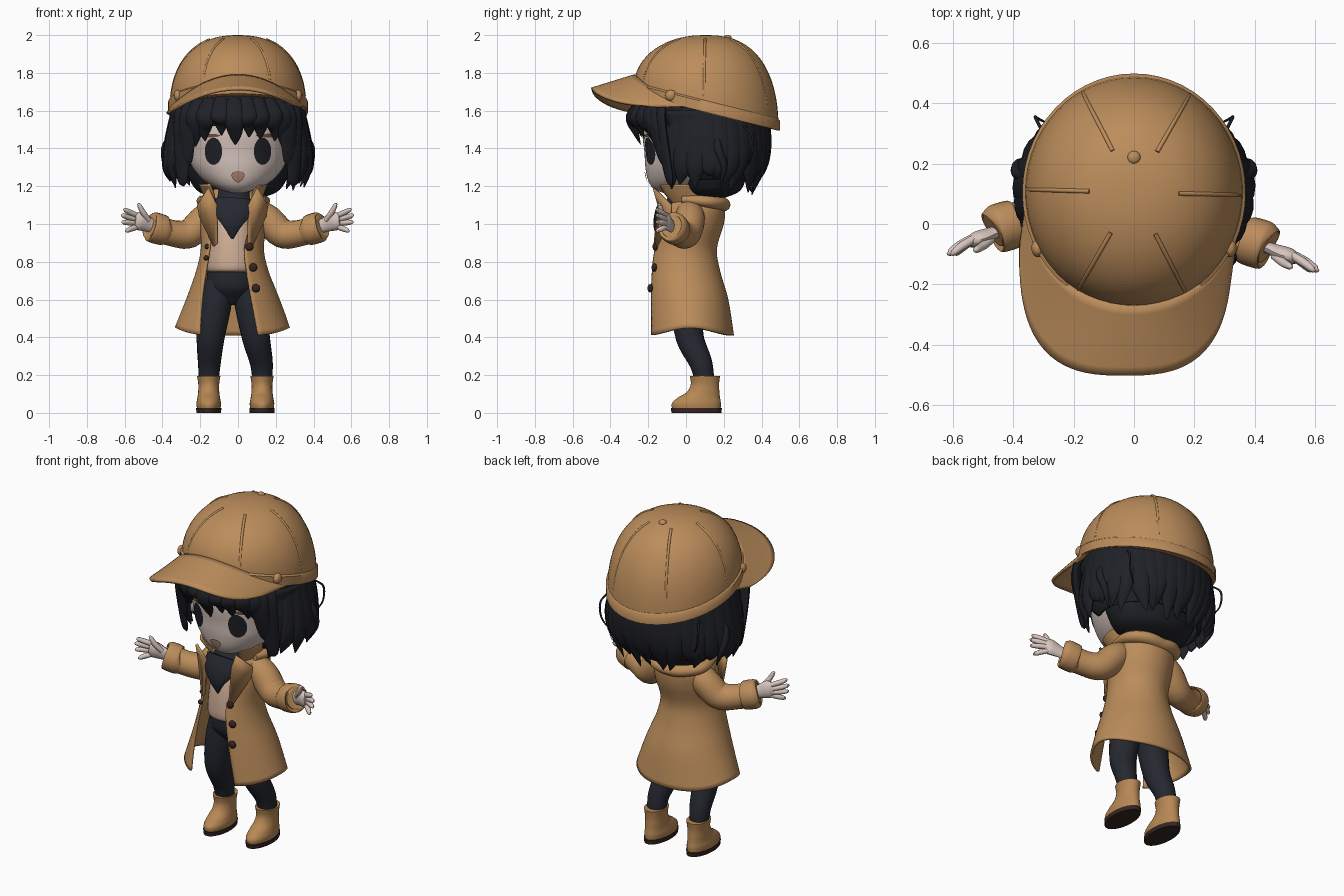
import bpy, bmesh, math, random
from mathutils import Vector
from mathutils.bvhtree import BVHTree

if "Cube" in bpy.data.objects:
    bpy.data.objects.remove(bpy.data.objects["Cube"])

random.seed(4)

def material(name, c):
    m = bpy.data.materials.new(name)
    m.diffuse_color = (*c, 1)
    m.use_nodes = True
    m.node_tree.nodes["Principled BSDF"].inputs["Base Color"].default_value = m.diffuse_color
    return m

TAN = material("tan_cloth", (.50, .265, .105))
BOOT = material("boot_leather", (.47, .245, .09))
HAIR = material("black_hair", (.014, .015, .020))
NAVY = material("navy_cloth", (.019, .021, .030))
SKIN = material("skin", (.68, .56, .51))
SHIRT = material("beige_knit", (.63, .43, .31))
BROWN = material("dark_brown", (.035, .018, .015))
MOUTH = material("mouth_pink", (.42, .24, .17))
BROW = material("brow_brown", (.16, .075, .045))

def build(name, verts, faces, mat, thick=0, recalc=True):
    me = bpy.data.meshes.new(name)
    me.from_pydata([tuple(v) for v in verts], [], faces)
    if recalc:
        bm = bmesh.new()
        bm.from_mesh(me)
        bmesh.ops.recalc_face_normals(bm, faces=bm.faces)
        bm.to_mesh(me)
        bm.free()
    me.materials.append(mat)
    me.shade_smooth()
    me.set_sharp_from_angle(angle=math.radians(50))
    ob = bpy.data.objects.new(name, me)
    bpy.context.collection.objects.link(ob)
    if thick:
        s = ob.modifiers.new("thickness", 'SOLIDIFY')
        s.thickness, s.offset = thick, 0
    return ob

def smooth(p, k=5):
    """Catmull-Rom resampling of rows of numbers."""
    out = []
    for i in range(len(p) - 1):
        a, b, c, d = p[max(i - 1, 0)], p[i], p[i + 1], p[min(i + 2, len(p) - 1)]
        for j in range(k):
            t = j / k
            out.append([.5 * (2 * q + (r - o) * t + (2 * o - 5 * q + 4 * r - s) * t * t
                              + (3 * q - o - 3 * r + s) * t ** 3) for o, q, r, s in zip(a, b, c, d)])
    return out + [list(p[-1])]

def skin_rings(name, rings, mat, closed=True, caps=True, thick=0):
    n = len(rings[0])
    faces = [(i * n + j, i * n + (j + 1) % n, (i + 1) * n + (j + 1) % n, (i + 1) * n + j)
             for i in range(len(rings) - 1) for j in range(n if closed else n - 1)]
    if closed and caps:
        faces += [tuple(range(n))[::-1], tuple(range(len(rings) * n - n, len(rings) * n))]
    return build(name, [v for r in rings for v in r], faces, mat, thick)

def loft(name, rows, mat, n=40, thick=0, wave=0):
    """Rows are z, cx, cy, rx, ry and optionally xl, xr: the limits of a front opening."""
    rings, gap, z0 = [], len(rows[0]) > 5, rows[0][0]
    for r in smooth(rows):
        z, cx, cy, rx, ry = r[:5]
        a, b = 0, 2 * math.pi
        if gap:
            a = math.asin(max(-1, min(1, (r[6] - cx) / rx)))
            b += math.asin(max(-1, min(1, (r[5] - cx) / rx)))
        ts = [a + (b - a) * j / (n - 1 if gap else n) for j in range(n)]
        lift = wave * max(0, 1 - (z - z0) / .2)
        rings.append([(cx + rx * math.sin(t), cy - ry * math.cos(t), z + lift * math.sin(t) ** 4) for t in ts])
    return skin_rings(name, rings, mat, not gap, True, thick)

def tube(name, pts, mat, flat=1, ref=(0, 0, 1), n=12):
    """Tapered tube through x, y, z, radius; flat squeezes it along ref."""
    p, ref, rings = smooth(pts), Vector(ref), []
    for i, q in enumerate(p):
        T = (Vector(p[min(i + 1, len(p) - 1)][:3]) - Vector(p[max(i - 1, 0)][:3])).normalized()
        S = T.cross(ref).normalized()
        U = S.cross(T)
        r = max(q[3], .002)
        rings.append([Vector(q[:3]) + S * r * math.cos(t) + U * r * flat * math.sin(t)
                      for t in [2 * math.pi * j / n for j in range(n)]])
    return skin_rings(name, rings, mat)

def ball(name, c, s, mat):
    rows = [(c[2] - s[2] * math.cos(a), c[0], c[1], s[0] * math.sin(a) + 1e-4, s[1] * math.sin(a) + 1e-4)
            for a in [math.pi * i / 6 for i in range(7)]]
    return loft(name, rows, mat, 16)

# head and ears
head = loft("head", [(1.165, 0, -.09, .03, .03), (1.185, 0, -.06, .1, .11), (1.23, 0, -.01, .18, .19),
                     (1.3, 0, .02, .24, .235), (1.38, 0, .04, .27, .26), (1.5, 0, .06, .29, .29),
                     (1.65, 0, .08, .28, .28)], SKIN, 64)
bvh = BVHTree.FromPolygons([v.co for v in head.data.vertices], [p.vertices[:] for p in head.data.polygons])
for s in (-1, 1):
    ball("ear", (s * .29, -.02, 1.35), (.035, .035, .055), SKIN)

def decal(name, outline, mat, lift=.006):
    """Thin painted patch projected onto the face."""
    n = len(outline)
    cx, cz = sum(p[0] for p in outline) / n, sum(p[1] for p in outline) / n
    vs = []
    for f in (.02, .5, 1):
        for x, z in outline:
            x, z = cx + (x - cx) * f, cz + (z - cz) * f
            hit = bvh.ray_cast(Vector((x, -2, z)), Vector((0, 1, 0)))[0]
            vs.append((x, hit.y - lift, z))
    fs = [tuple(range(n))] + [(k + j, k + n + j, k + n + (j + 1) % n, k + (j + 1) % n)
                              for k in (0, n) for j in range(n)]
    build(name, vs, fs, mat, recalc=False)

def oval(x, z, a, b):
    return [(x + a * math.cos(t * math.pi / 12), z + b * math.sin(t * math.pi / 12)) for t in range(24)]

for s in (-1, 1):
    decal("eye", oval(s * .13, 1.385, .046, .072), HAIR)
    decal("brow", oval(s * .16, 1.468, .065, .01), BROW)
decal("mouth", [(x * (1 + (z - 1.25) * 12), z) for x, z in oval(0, 1.25, .033, .03)], MOUTH, .008)

# hair: crown, nape, open back shell, then locks
loft("hair_crown", [(1.52, 0, .09, .315, .33), (1.6, 0, .1, .335, .355), (1.7, 0, .1, .335, .345),
                    (1.8, 0, .1, .29, .3)], HAIR)
loft("hair_nape", [(1.14, 0, .13, .13, .08), (1.18, 0, .14, .22, .15), (1.28, 0, .14, .275, .19),
                   (1.4, 0, .14, .3, .23)], HAIR)
loft("hair_back", [(1.24, 0, .12, .29, .24, -.27, .27), (1.3, 0, .11, .325, .27, -.29, .29),
                   (1.42, 0, .1, .345, .3, -.3, .3), (1.6, 0, .1, .35, .36, -.28, .28)], HAIR, 48, .02)
for i in range(24):
    t = math.radians(60 + 240 * i / 23)
    side = abs(math.sin(t)) ** 3
    def at(r, z, w, dt=0):
        return (r * math.sin(t + dt), .11 - r * .93 * math.cos(t + dt), z, w)
    tip = 1.13 + .07 * random.random() + .06 * side
    sway = random.uniform(-.18, .18)
    tube("hair_lock", [at(.32, 1.62, .06), at(.335 + .025 * side, 1.43, .065),
                       at(.315 + .06 * side, 1.3, .052, sway * .4), at(.26 + .1 * side, tip, .004, sway)],
         HAIR, .5, (math.sin(t), -math.cos(t), 0))
def brow_y(x, ry, rx=.36):
    return .08 - ry * math.sqrt(max(.02, 1 - (x / rx) ** 2))
for x0, x1, z1 in [(-.29, -.295, 1.2), (-.25, -.27, 1.3), (-.22, -.23, 1.41), (-.16, -.18, 1.44), (-.1, -.09, 1.47),
                   (-.03, -.015, 1.42), (.04, .06, 1.46), (.11, .12, 1.45), (.17, .2, 1.44), (.22, .245, 1.4),
                   (.25, .27, 1.3), (.29, .295, 1.2)]:
    xm = x0 * .4 + x1 * .6
    tube("fringe_lock", [(x0 * .86, brow_y(x0, .3), 1.68, .04), (xm, brow_y(xm, .378), 1.57, .053),
                         (x1, brow_y(x1, .345, .34), z1 + .06, .037), (x1 * .97, brow_y(x1, .32, .34), z1, .003)],
         HAIR, .4, (x0 * 2, -1, 0))
for s in (-1, 1):  # loose curls
    tube("side_curl", [(s * .34, .16, 1.48, .02), (s * .385, .17, 1.4, .022), (s * .375, .2, 1.3, .018),
                       (s * .33, .18, 1.2, .003)], HAIR, 1, (0, 1, 0))
    tube("loose_strand", [(s * .3, .3, 1.52, .005), (s * .325, .35, 1.47, .006), (s * .32, .35, 1.38, .005),
                          (s * .28, .33, 1.31, .003)], HAIR, 1, (0, 1, 0), 8)
tube("back_strand", [(.03, .4, 1.5, .01), (.03, .43, 1.4, .016), (.02, .415, 1.3, .014), (0, .36, 1.24, .003)], HAIR, 1, (0, 1, 0))

# cap: tilted dome, band, seams, knob and brim
def dome(u, v, k=1):
    c, s = math.cos(v) ** .85, math.sin(v) ** .85
    y = .105 - .385 * k * c * math.cos(u)
    zr = 1.59 - .25 * (y - .105)
    return (.362 * k * c * math.sin(u), y, zr + (2.0 - zr) * s)
turn = [2 * math.pi * j / 56 for j in range(56)]
skin_rings("cap_dome", [[dome(u, v * math.pi / 2 / 16.4) for u in turn] for v in range(17)] , TAN)
skin_rings("cap_band", [[Vector(dome(u, 0, k)) + Vector((0, 0, dz)) for u in turn]
                        for k, dz in ((.97, 0), (1.022, .002), (1.022, .055), (.99, .065))], TAN, caps=False)
for k in range(6):
    tube("cap_seam", [(*dome(k * math.pi / 3 + .5, .16 + v * .15, .985), .0075) for v in range(8)], TAN, 1, (.3, .2, 1), 8)
ball("cap_knob", (0, .22, 1.985), (.022, .022, .016), TAN)
for s in (-1, 1):
    ball("cap_stud", (s * .318, -.08, 1.68), (.022, .03, .03), TAN)
brim = []
for w in range(9):
    f, row = w / 8, []
    for j in range(41):
        a = math.radians(-90 + 180 * j / 40)
        sa = math.copysign(abs(math.sin(a)) ** .7, a)
        xi, yi = .35 * math.sin(a), .09 - .36 * math.cos(a)
        xo, yo = -.03 + .345 * sa, -.07 - .43 * max(0, math.cos(a)) ** .7
        x, y = xi + (xo - xi) * f, yi + (yo - yi) * f
        row.append((x, y, 1.785 - .07 * f - (.165 - .05 * f) * (x / .35) ** 2))
    brim.append(row)
skin_rings("cap_brim", brim, TAN, closed=False, thick=.016)

# clothes under the coat
loft("shirt", [(.745, -.03, 0, .125, .125), (.78, -.03, 0, .14, .145), (.95, -.03, .02, .13, .15),
               (1.12, -.03, .05, .11, .12)], SHIRT)
loft("hips", [(.57, -.03, .02, .03, .04), (.61, -.03, .015, .09, .075), (.66, -.03, .01, .13, .11),
              (.72, -.03, .01, .135, .12), (.78, -.03, .01, .125, .12)], NAVY)
loft("scarf", [(1.05, -.02, .02, .12, .13), (1.1, -.02, .02, .125, .14), (1.15, -.02, .02, .1, .11),
               (1.2, -.02, .02, .085, .1)], NAVY)
tube("scarf_point", [(-.025, -.11, 1.13, .1), (-.028, -.14, 1.06, .1), (-.03, -.16, .99, .05),
                     (-.03, -.15, .92, .004)], NAVY, .25, (0, -1, 0))

# coat, collar, lapels and hood fold
loft("coat", [(.41, -.03, .022, .298, .225, -.2, .105), (.6, -.027, .01, .24, .207, -.19, .07),
              (.75, -.03, -.008, .185, .182, -.17, .045), (.87, -.03, -.008, .16, .165, -.15, .035),
              (1.0, -.025, .025, .17, .168, -.135, .07), (1.08, -.025, .04, .168, .16, -.13, .08),
              (1.14, -.025, .05, .13, .13, -.11, .06), (1.18, -.025, .05, .1, .1, -.1, .05)], TAN, 56, .014, .04)
loft("collar", [(1.1, -.025, .04, .13, .14, -.12, .07), (1.16, -.025, .01, .155, .16, -.13, .08),
                (1.21, -.025, -.01, .175, .18, -.15, .1)], TAN, 40, .014)
tube("hood_fold", [(.12, -.02, 1.13, .025), (.13, .11, 1.12, .04), (.06, .18, 1.11, .045), (-.03, .19, 1.1, .045),
                   (-.11, .18, 1.11, .045), (-.18, .11, 1.12, .04), (-.17, -.02, 1.13, .025)], TAN, .8)
for s in (-1, 1):
    build("lapel", [(-.028 + s * x, y, z) for x, y, z in
                    [(.085, -.145, 1.1), (.13, -.17, 1.19), (.185, -.08, 1.1), (.175, -.08, 1.04),
                     (.1, -.155, .88), (.08, -.165, .9)]],
          [(0, 1, 2), (0, 2, 3), (0, 3, 4), (0, 4, 5)], TAN, .014)
for x, y, z in [(.06, -.155, .88), (.08, -.16, .77), (.095, -.182, .66), (-.163, -.1, .88), (-.168, -.11, .82)]:
    w = .022 if x > 0 else .014
    ball("coat_button", (x, y - .008, z), (w, .014, w), BROWN)

# arms, cuffs and hands
for s, d in ((1, 0), (-1, .055)):
    o = 0 if s > 0 else -.022
    tube("sleeve", [(s * x + o, y + d, z, r) for x, y, z, r in
                    [(.09, .02, 1.07, .07), (.16, .02, 1.02, .08), (.235, 0, .95, .078), (.32, -.035, .95, .07),
                     (.42, -.07, .98, .07)]], TAN, 1, (0, 0, 1), 20)
    tube("sleeve_cuff", [(s * x + o, y + d, z, r) for x, y, z, r in
                         [(.365, -.05, .965, .068), (.375, -.054, .967, .08), (.435, -.072, .985, .08),
                          (.445, -.076, .988, .06)]], TAN, 1, (0, 0, 1), 20)
    o *= .3
    tube("palm", [(s * x + o, y + d, z, r) for x, y, z, r in
                  [(.42, -.07, .985, .034), (.46, -.085, .995, .038), (.51, -.105, 1.015, .05),
                   (.54, -.115, 1.02, .034)]], SKIN, .55, (0, -1, 0))
    for x0, z0, x1, z1 in [(.465, 1.02, .525, 1.1), (.525, 1.045, .6, 1.075), (.535, 1.025, .612, 1.045),
                           (.535, 1.005, .61, 1.01), (.525, .985, .59, .965)]:
        y1 = -.15 if x1 > .55 else -.14
        tube("finger", [(s * x0 + o, -.105 + d, z0, .014), (s * (x0 + x1) / 2 + o, -.128 + d, (z0 + z1) / 2, .015),
                        (s * (x1 - .008) + o, y1 + d, z1, .011), (s * x1 + o, y1 + d, z1, .003)],
             SKIN, 1, (0, -1, 0), 8)

# legs and boots
for hip, knee, foot in ((-.1, -.145, -.155), (.045, .095, .127)):
    tube("trouser_leg", [(hip, .01, .7, .08), ((hip + knee) / 2, .01, .56, .085), (knee, .02, .4, .074),
                         (foot * .98, .08, .26, .06), (foot, .1, .15, .05)], NAVY, 1, (0, -1, 0), 20)
    loft("boot", [(.02, foot, .055, .062, .128), (.05, foot, .055, .065, .13), (.08, foot, .068, .06, .112),
                  (.11, foot, .09, .056, .087), (.15, foot, .1, .055, .075), (.195, foot, .1, .062, .08)], BOOT)
    loft("boot_sole", [(0, foot, .055, .065, .132), (.025, foot, .055, .067, .135)], BROWN)
